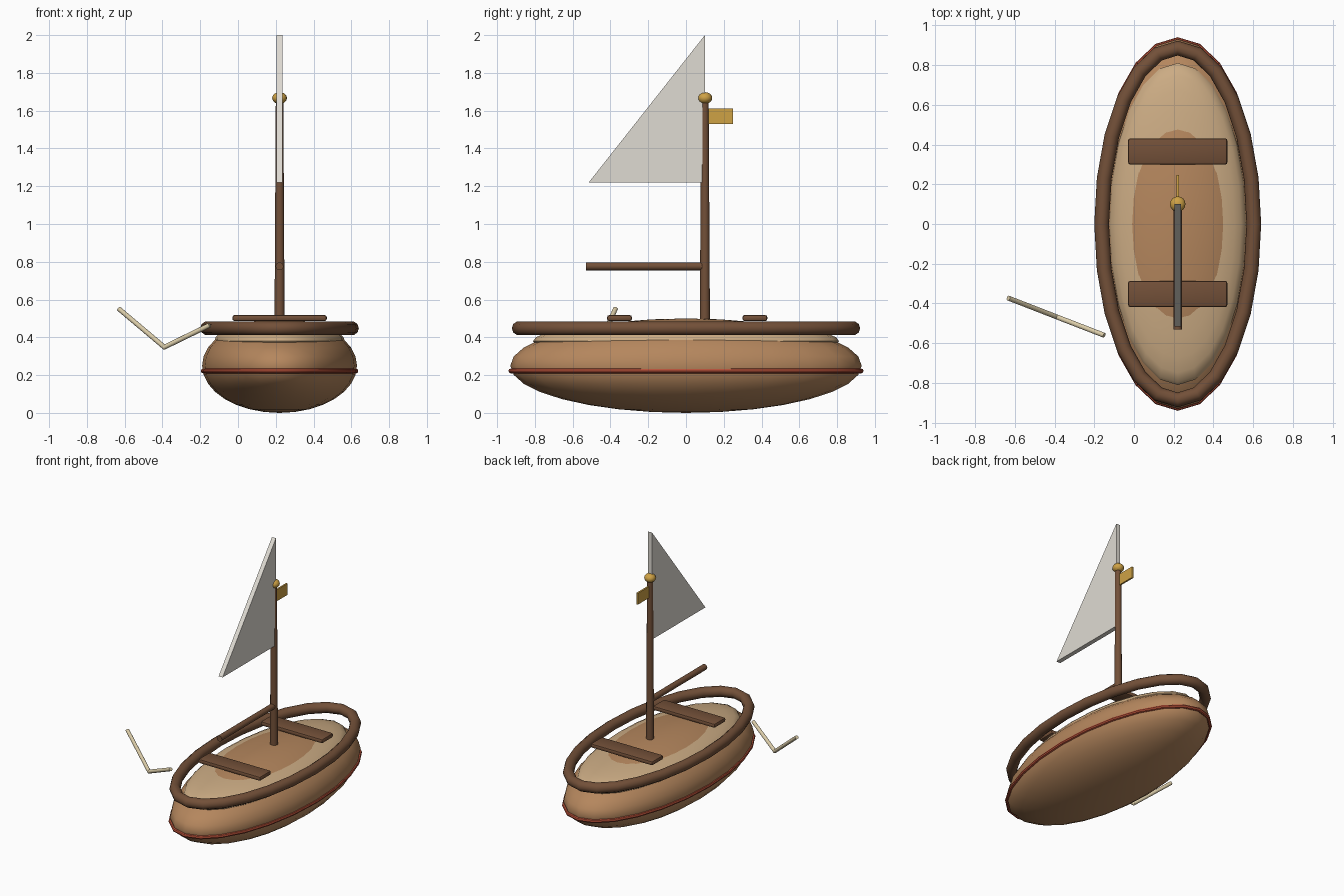
import bpy, bmesh, math
from mathutils import Vector

if "Cube" in bpy.data.objects:
    bpy.data.objects.remove(bpy.data.objects["Cube"])

CX = 0.22  # the boat sits to the right of the oar


def material(name, rgb):
    m = bpy.data.materials.new(name)
    m.diffuse_color = (*rgb, 1)
    m.use_nodes = True
    m.node_tree.nodes["Principled BSDF"].inputs["Base Color"].default_value = m.diffuse_color
    return m


HULL = material("hull wood", (0.46, 0.24, 0.11))
DARK = material("dark wood", (0.17, 0.08, 0.04))
TAN = material("deck tan", (0.60, 0.41, 0.23))
RED = material("stripe red", (0.47, 0.08, 0.04))
GOLD = material("gold", (0.62, 0.36, 0.06))
SAIL = material("sail cloth", (0.74, 0.71, 0.65))
PALE = material("pale wood", (0.70, 0.60, 0.39))


def finish(name, bm, mat, smooth=True):
    bmesh.ops.recalc_face_normals(bm, faces=bm.faces)
    me = bpy.data.meshes.new(name)
    bm.to_mesh(me)
    bm.free()
    ob = bpy.data.objects.new(name, me)
    bpy.context.collection.objects.link(ob)
    me.materials.append(mat)
    if smooth:
        bpy.context.view_layer.objects.active = ob
        ob.select_set(True)
        bpy.ops.object.shade_smooth_by_angle(angle=math.radians(40))
        ob.select_set(False)
    return ob


def ellipsoid(name, centre, radii, mat, seg=24, rings=16):
    bm = bmesh.new()
    bmesh.ops.create_uvsphere(bm, u_segments=seg, v_segments=rings, radius=1)
    bmesh.ops.scale(bm, vec=radii, verts=bm.verts)
    bmesh.ops.translate(bm, vec=centre, verts=bm.verts)
    return finish(name, bm, mat)


def oval_ring(name, z, rx, ry, half_w, half_h, mat, seg=24, sides=10):
    """Tube of even thickness swept round an ellipse."""
    bm = bmesh.new()
    loops = []
    for i in range(seg):
        a = 2 * math.pi * i / seg
        p = Vector((CX + rx * math.cos(a), ry * math.sin(a), z))
        n = Vector((ry * math.cos(a), rx * math.sin(a), 0)).normalized()
        loop = []
        for j in range(sides):
            b = 2 * math.pi * j / sides
            loop.append(bm.verts.new(p + n * half_w * math.cos(b)
                                     + Vector((0, 0, half_h * math.sin(b)))))
        loops.append(loop)
    for i in range(seg):
        l0, l1 = loops[i], loops[(i + 1) % seg]
        for j in range(sides):
            k = (j + 1) % sides
            bm.faces.new((l0[j], l1[j], l1[k], l0[k]))
    return finish(name, bm, mat)


def rod(name, start, end, r0, r1, mat, sides=12):
    a, b = Vector(start), Vector(end)
    bm = bmesh.new()
    bmesh.ops.create_cone(bm, cap_ends=True, segments=sides, radius1=r0,
                          radius2=r1, depth=(b - a).length)
    rot = (b - a).to_track_quat('Z', 'Y').to_matrix()
    bmesh.ops.rotate(bm, matrix=rot, verts=bm.verts)
    bmesh.ops.translate(bm, vec=(a + b) / 2, verts=bm.verts)
    return finish(name, bm, mat)


def box(name, centre, size, mat, bevel=0):
    bm = bmesh.new()
    bmesh.ops.create_cube(bm, size=1)
    bmesh.ops.scale(bm, vec=size, verts=bm.verts)
    bmesh.ops.translate(bm, vec=centre, verts=bm.verts)
    if bevel:
        bmesh.ops.bevel(bm, geom=bm.edges[:], offset=bevel, segments=2,
                        profile=0.5, affect='EDGES')
    return finish(name, bm, mat, bevel > 0)


# Hull, domed deck, waterline stripe and raised rim
ellipsoid("hull", (CX, 0, 0.25), (0.41, 0.93, 0.25), HULL)
ellipsoid("deck", (CX, 0, 0.38), (0.345, 0.81, 0.104), TAN)
oval_ring("waterline_stripe", 0.222, 0.404, 0.927, 0.013, 0.013, RED, sides=8)
oval_ring("rim", 0.448, 0.383, 0.885, 0.037, 0.037, DARK)

# Seats
for name, y in (("front_seat", -0.352), ("back_seat", 0.365)):
    box(name, (CX, y, 0.502), (0.50, 0.132, 0.032), DARK, bevel=0.012)

# Mast, boom and finial
rod("mast", (CX, 0.10, 0.44), (CX, 0.10, 1.65), 0.027, 0.02, DARK)
rod("boom", (CX, 0.10, 0.776), (CX, -0.53, 0.776), 0.021, 0.021, DARK)
ellipsoid("finial", (CX, 0.10, 1.667), (0.039, 0.039, 0.031), GOLD, 16, 10)

# Flag
box("flag", (CX, 0.18, 1.57), (0.012, 0.135, 0.083), GOLD)

# Triangular sail
bm = bmesh.new()
corners = ((0.10, 1.22), (0.10, 2.0), (-0.515, 1.22))
face = bm.faces.new([bm.verts.new((CX - 0.016, y, z)) for y, z in corners])
ext = bmesh.ops.extrude_face_region(bm, geom=[face])
bmesh.ops.translate(bm, vec=(0.032, 0, 0),
                    verts=[g for g in ext["geom"] if isinstance(g, bmesh.types.BMVert)])
finish("sail", bm, SAIL, smooth=False)

# Bent oar beside the hull
elbow = (-0.39, -0.467, 0.348)
rod("oar_upper", elbow, (-0.632, -0.373, 0.552), 0.013, 0.013, PALE, 10)
rod("oar_lower", elbow, (-0.15, -0.56, 0.465), 0.013, 0.013, PALE, 10)
ellipsoid("oar_elbow", elbow, (0.013, 0.013, 0.013), PALE, 10, 6)
